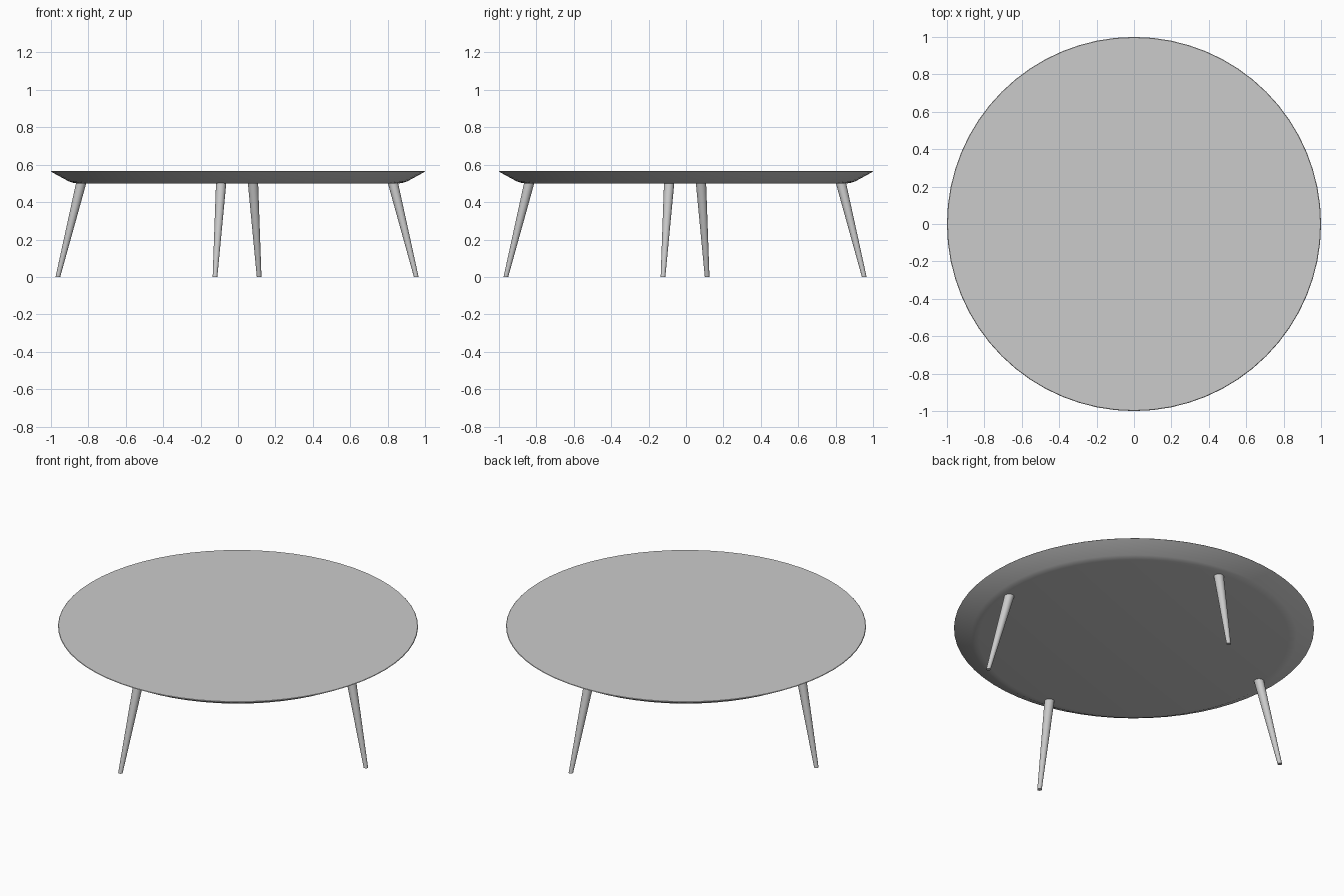
import bpy, bmesh, math
from mathutils import Matrix

cube = bpy.data.objects.get("Cube")
if cube:
    bpy.data.objects.remove(cube)

grey = bpy.data.materials.new("light_grey")
grey.use_nodes = True
colour = (0.6, 0.6, 0.6, 1)
grey.diffuse_color = colour
grey.node_tree.nodes["Principled BSDF"].inputs["Base Color"].default_value = colour


def loft(name, rings, sides, turn=0):
    """Skin a stack of horizontal circles (x, y, z, radius) and cap both ends."""
    bm = bmesh.new()
    loops = []
    for x, y, z, r in rings:
        angles = [2 * math.pi * i / sides for i in range(sides)]
        loops.append([bm.verts.new((x + r * math.cos(a), y + r * math.sin(a), z)) for a in angles])
    for low, high in zip(loops, loops[1:]):
        for i in range(sides):
            j = (i + 1) % sides
            bm.faces.new((low[i], low[j], high[j], high[i]))
    bm.faces.new(loops[0][::-1])
    bm.faces.new(loops[-1])
    bm.transform(Matrix.Rotation(turn, 4, "Z"))
    mesh = bpy.data.meshes.new(name)
    bm.to_mesh(mesh)
    bm.free()
    mesh.materials.append(grey)
    obj = bpy.data.objects.new(name, mesh)
    bpy.context.collection.objects.link(obj)
    bpy.ops.object.select_all(action="DESELECT")
    obj.select_set(True)
    bpy.context.view_layer.objects.active = obj
    bpy.ops.object.shade_smooth_by_angle(angle=math.radians(35))
    return obj


# Round top with a wide bevel underneath and a thin rim
profile = [(0.86, 0.5), (0.885, 0.504), (0.905, 0.511), (0.995, 0.56), (1, 0.563), (0.997, 0.566)]
loft("table_top", [(0, 0, z, r) for r, z in profile], 64)

# Four tapered, splayed legs
for k, side in enumerate(("left", "back", "right", "front")):
    leg = loft(side + "_leg", [(0.958, -0.118, 0, 0.0125), (0.829, -0.084, 0.52, 0.028)], 24, k * math.pi / 2)
    leg.location = (-0.005, -0.005, 0)
